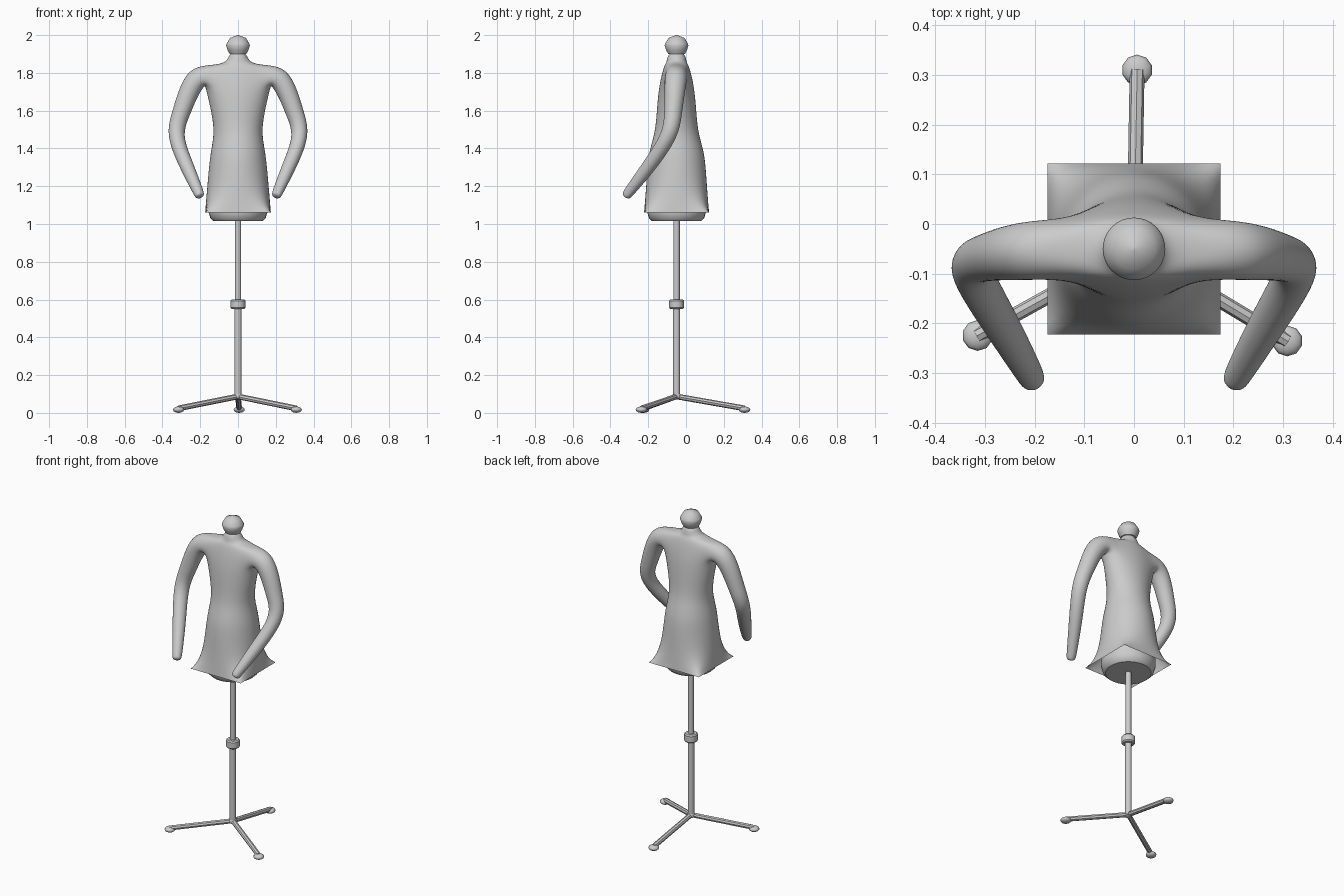
import bpy, bmesh
from math import sin, cos, pi, radians
from mathutils import Vector

if "Cube" in bpy.data.objects:
    bpy.data.objects.remove(bpy.data.objects["Cube"])

CY = -0.05  # y of the stand axis


def finish(name, bm, angle=None):
    bmesh.ops.recalc_face_normals(bm, faces=bm.faces)
    me = bpy.data.meshes.new(name)
    bm.to_mesh(me)
    bm.free()
    ob = bpy.data.objects.new(name, me)
    bpy.context.collection.objects.link(ob)
    for p in me.polygons:
        p.use_smooth = True
    if angle:
        bpy.context.view_layer.objects.active = ob
        ob.select_set(True)
        bpy.ops.object.shade_smooth_by_angle(angle=radians(angle))
        ob.select_set(False)
    return ob


def bridge(bm, a, b, skip=()):
    n = len(a)
    for k in range(n):
        if k not in skip:
            bm.faces.new((a[k], a[(k + 1) % n], b[(k + 1) % n], b[k]))


def lathe(name, profile, seg=32, angle=40):
    bm = bmesh.new()
    prev = None
    for r, z in profile:
        ring = [bm.verts.new((r * cos(2 * pi * k / seg), CY + r * sin(2 * pi * k / seg), z))
                for k in range(seg)]
        if prev:
            bridge(bm, prev, ring)
        else:
            bm.faces.new(ring)
        prev = ring
    bm.faces.new(prev)
    return finish(name, bm, angle)


# Torso cage: eight-sided rings with a square open hem
bm = bmesh.new()
crease = bm.verts.layers.float.new("crease_vert")
hem = []
for k in range(8):
    c, s = cos(k * pi / 4), sin(k * pi / 4)
    m = max(abs(c), abs(s))
    v = bm.verts.new((0.174 * c / m, CY + 0.172 * s / m, 1.06))
    v[crease] = 1.0 if k % 2 else 0.0
    hem.append(v)
rings = [hem]
K = 1 / 0.902  # offsets the shrink caused by subdivision
for z, rx, ry in [(1.20, .162, .160), (1.375, .147, .150), (1.48, .123, .113),
                  (1.60, .141, .104), (1.725, .172, .094), (1.842, .150, .066),
                  (1.85, .056, .052), (1.915, .045, .045)]:
    rings.append([bm.verts.new((K * rx * cos(k * pi / 4), CY + K * ry * sin(k * pi / 4), z))
                  for k in range(8)])
SH = 5  # ring pair where the arms leave the body
for i in range(len(rings) - 1):
    bridge(bm, rings[i], rings[i + 1], (7, 0, 3, 4) if i == SH else ())
bm.faces.new(rings[-1])

# Arms: hexagonal loops grown from the open shoulder sides
path = [(.215, -.053, 1.782, .060), (.265, -.060, 1.695, .053), (.300, -.068, 1.59, .047),
        (.341, -.080, 1.475, .043), (.280, -.180, 1.325, .039),
        (.208, -.305, 1.165, .028), (.200, -.322, 1.142, .024)]
dirs = [(.75, 0, -.65), (.45, -.08, -.9), (.33, -.09, -.9), (.05, -.3, -.9),
        (-.3, -.55, -.78), (-.3, -.55, -.78), (-.3, -.55, -.78)]
for side, (f, m, b) in ((1, (7, 0, 1)), (-1, (5, 4, 3))):
    lo, up = rings[SH], rings[SH + 1]
    prev = [lo[f], lo[m], lo[b], up[b], up[m], up[f]]
    for (x, y, z, r), d in zip(path, dirs):
        d = Vector(d).normalized()
        u = (Vector((0, 1, 0)) - d * d.y).normalized()
        w = d.cross(u)
        loop = []
        for k in range(6):
            a = radians(210 + 60 * k)
            p = Vector((x, y, z)) + (u * cos(a) + w * sin(a)) * (r / 0.833)
            loop.append(bm.verts.new((p.x * side, p.y, p.z)))
        bridge(bm, prev, loop)
        prev = loop
    bm.faces.new(prev)
body = finish("torso_and_arms", bm)
sub = body.modifiers.new("Subdivision", 'SUBSURF')
sub.levels = sub.render_levels = 3

# Neck knob, hip block, pole and collar
lathe("neck_knob", [(.044, 1.90), (.055, 1.92), (.063, 1.945), (.060, 1.955),
                    (.042, 1.985), (.003, 2.0)], 32, 60)
lathe("hip_block", [(.130, 1.015), (.146, 1.03), (.155, 1.06), (.153, 1.12), (.145, 1.22)])
lathe("lower_pole", [(.019, .075), (.019, .58)], 16)
lathe("upper_pole", [(.017, .57), (.017, 1.03)], 16)
lathe("pole_collar", [(.033, .55), (.039, .557), (.039, .593), (.033, .60)], 24, 30)
lathe("leg_hub", [(.012, .07), (.022, .078), (.022, .095), (.017, .102)], 16)

# Three splayed legs with flattened feet
for i, ang in enumerate((89, 209, 329)):
    out = Vector((cos(radians(ang)), sin(radians(ang)), 0))
    start = Vector((0, CY, .087))
    end = start + out * .36
    end.z = .024
    d = end - start
    bpy.ops.mesh.primitive_cylinder_add(vertices=8, radius=.015, depth=d.length,
                                        location=(start + end) / 2,
                                        rotation=d.to_track_quat('Z', 'Y').to_euler())
    bpy.context.object.name = f"leg_{i + 1}"
    bpy.ops.object.shade_smooth_by_angle(angle=radians(30))
    bpy.ops.mesh.primitive_uv_sphere_add(segments=10, ring_count=6, radius=.031,
                                         location=(end.x, end.y, .017))
    foot = bpy.context.object
    foot.name = f"foot_{i + 1}"
    foot.scale.z = .55
    bpy.ops.object.shade_smooth_by_angle(angle=radians(60))
